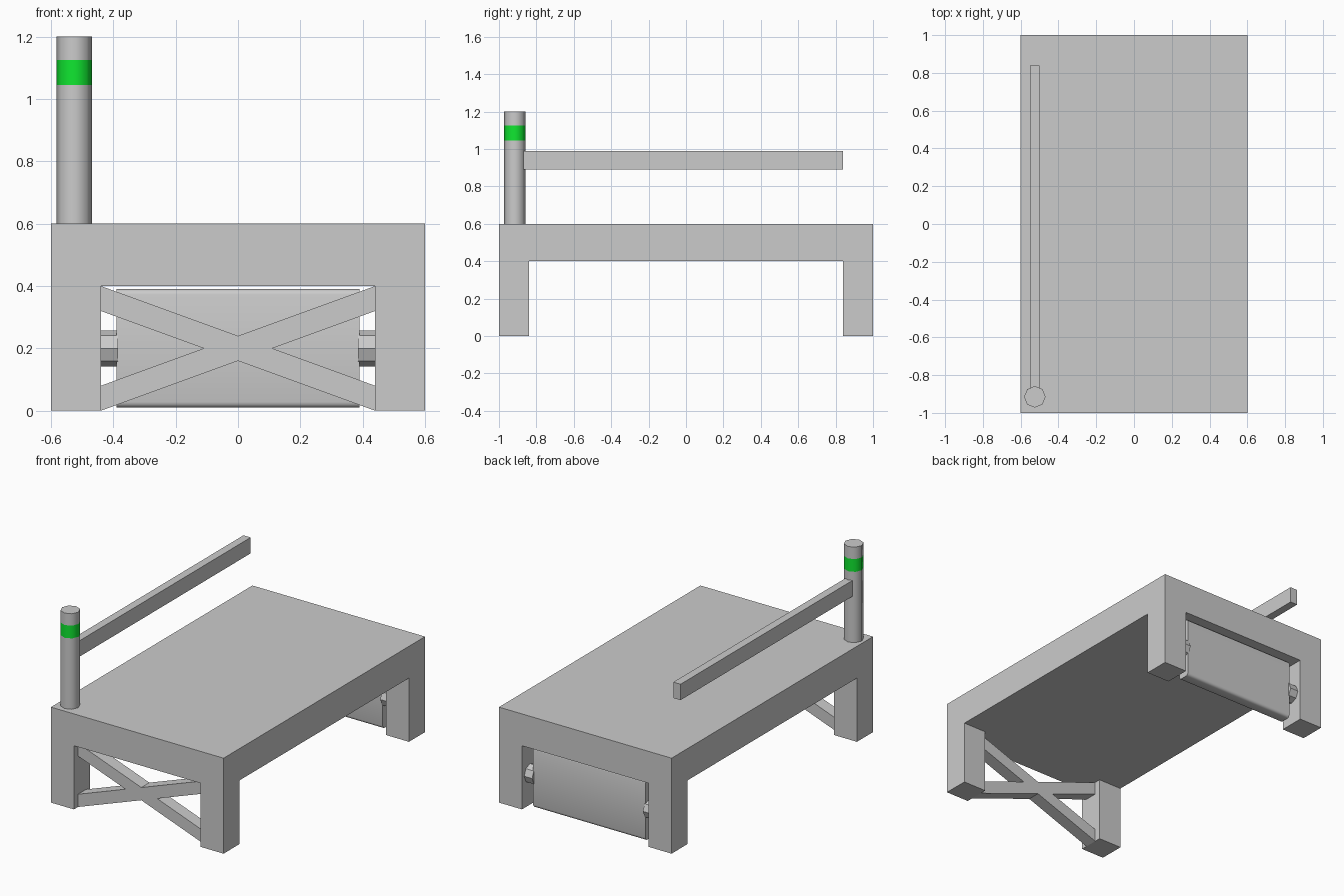
import bpy, bmesh, math
from mathutils import Vector

cube = bpy.data.objects.get("Cube")
if cube:
    bpy.data.objects.remove(cube, do_unlink=True)


def material(name, color):
    m = bpy.data.materials.new(name)
    m.use_nodes = True
    m.diffuse_color = color
    bsdf = next(n for n in m.node_tree.nodes if n.type == 'BSDF_PRINCIPLED')
    bsdf.inputs["Base Color"].default_value = color
    return m


grey = material("plain grey", (0.6, 0.6, 0.6, 1))
green = material("bright green", (0.005, 0.8, 0.03, 1))


def finish(name, bm, *mats):
    bmesh.ops.recalc_face_normals(bm, faces=bm.faces[:])
    mesh = bpy.data.meshes.new(name)
    bm.to_mesh(mesh)
    bm.free()
    for m in mats:
        mesh.materials.append(m)
    obj = bpy.data.objects.new(name, mesh)
    bpy.context.collection.objects.link(obj)
    return obj


def extrude(bm, faces, offset):
    out = bmesh.ops.extrude_face_region(bm, geom=faces)["geom"]
    verts = [g for g in out if isinstance(g, bmesh.types.BMVert)]
    bmesh.ops.translate(bm, verts=verts, vec=offset)
    return [g for g in out if isinstance(g, bmesh.types.BMFace)]


def prism(name, points, offset, mat=grey):
    """Polygon outline pushed along one direction."""
    bm = bmesh.new()
    face = bm.faces.new([bm.verts.new(p) for p in points])
    extrude(bm, [face], Vector(offset))
    return finish(name, bm, mat)


def smooth(obj):
    bpy.ops.object.select_all(action='DESELECT')
    obj.select_set(True)
    bpy.context.view_layer.objects.active = obj
    bpy.ops.object.shade_smooth_by_angle(angle=math.radians(50))


# Table: thick top with four corner legs, in one piece
bm = bmesh.new()
xs, ys = (-0.6, -0.44, 0.44, 0.6), (-1, -0.84, 0.84, 1)
grid = [[bm.verts.new((x, y, 0.6)) for y in ys] for x in xs]
cells = [bm.faces.new((grid[i][j], grid[i + 1][j], grid[i + 1][j + 1], grid[i][j + 1]))
         for i in range(3) for j in range(3)]
under = extrude(bm, cells, Vector((0, 0, -0.2)))
corners = []
for f in under:
    c = f.calc_center_median()
    if abs(c.x) > 0.44 and abs(c.y) > 0.84:
        corners.append(f)
# the extrusion leaves the starting faces behind or moves them, so ensure a closed top
if not any(f.calc_center_median().z > 0.59 for f in bm.faces):
    for i in range(3):
        for j in range(3):
            bm.faces.new((grid[i][j], grid[i + 1][j], grid[i + 1][j + 1], grid[i][j + 1]))
for f in corners:
    loop = [v.co.copy() for v in f.verts]
    extrude(bm, [f], Vector((0, 0, -0.4)))
    # drop the hidden face where leg meets top
    for g in bm.faces[:]:
        if g.is_valid and len(g.verts) == 4 and all(
                any((v.co - p).length < 1e-5 for p in loop) for v in g.verts):
            bm.faces.remove(g)
bmesh.ops.recalc_face_normals(bm, faces=bm.faces[:])
bmesh.ops.dissolve_limit(bm, angle_limit=0.01, verts=bm.verts[:], edges=bm.edges[:])
finish("table", bm, grey)

# Crossed braces between the front legs
for name, s in (("brace_falling", 1), ("brace_rising", -1)):
    prism(name, [(-0.44 * s, -0.96, 0.32), (-0.44 * s, -0.96, 0.4),
                 (0.44 * s, -0.96, 0.08), (0.44 * s, -0.96, 0)], (0, 0.08, 0))

# Rear flap with rounded long edges
flap = prism("rear_flap", [(-0.39, 0.88, 0.01), (-0.39, 0.96, 0.01),
                           (-0.39, 0.96, 0.39), (-0.39, 0.88, 0.39)], (0.78, 0, 0))
bm = bmesh.new()
bm.from_mesh(flap.data)
long_edges = [e for e in bm.edges if abs(e.verts[0].co.x - e.verts[1].co.x) > 0.5]
bmesh.ops.bevel(bm, geom=long_edges, offset=0.018, segments=3, profile=0.5, affect='EDGES')
bm.to_mesh(flap.data)
bm.free()
smooth(flap)


def ring(radius, n=8):
    return [(radius * math.cos(2 * math.pi * k / n), radius * math.sin(2 * math.pi * k / n))
            for k in range(n)]


# Hinge pins joining the flap to the rear legs
for name, s in (("left_hinge_pin", 1), ("right_hinge_pin", -1)):
    prism(name, [(0.385 * s, 0.92 + a, 0.2 + b) for a, b in ring(0.058)], (0.06 * s, 0, 0))

# Post with a green band
bm = bmesh.new()
outline = [(-0.525 + a, -0.915 + b, 0.59) for a, b in ring(0.057)]
top = [bm.faces.new([bm.verts.new(p) for p in outline])]
for z0, z1 in ((0.59, 1.045), (1.045, 1.125), (1.125, 1.2)):
    old = top
    top = extrude(bm, old, Vector((0, 0, z1 - z0)))
    if z0 > 0.6:
        bmesh.ops.delete(bm, geom=[f for f in old if f.is_valid], context='FACES_ONLY')
for f in bm.faces:
    f.material_index = int(1.05 < f.calc_center_median().z < 1.12)
post = finish("post", bm, grey, green)
smooth(post)

# Long rail carried by the post
prism("rail", [(-0.55, -0.87, 0.89), (-0.5, -0.87, 0.89),
               (-0.5, -0.87, 0.99), (-0.55, -0.87, 0.99)], (0, 1.71, 0))
